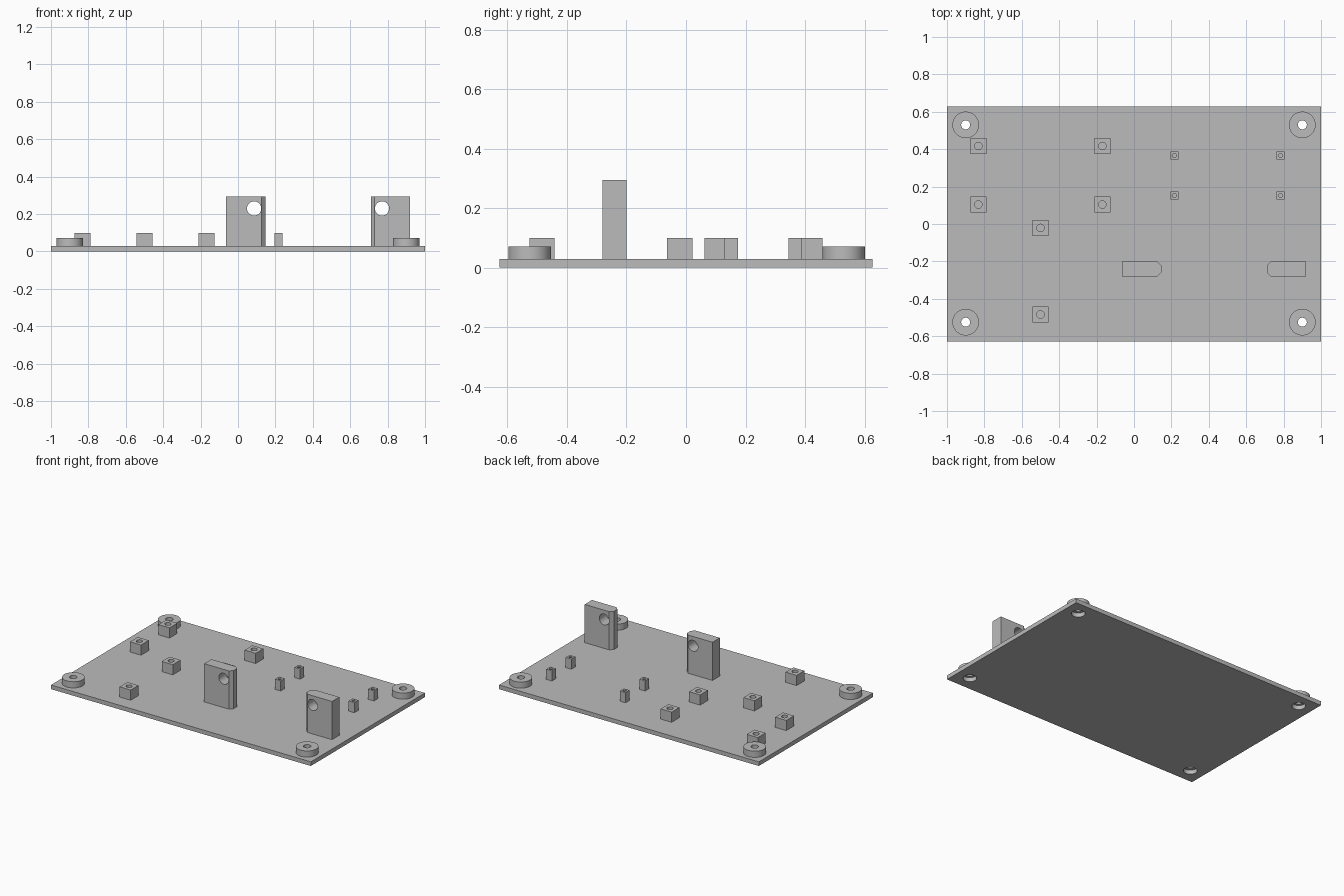
import bpy, bmesh, math

if "Cube" in bpy.data.objects:
    bpy.data.objects.remove(bpy.data.objects["Cube"], do_unlink=True)

GREY = (0.5, 0.5, 0.5, 1.0)
mat = bpy.data.materials.new("plain grey")
mat.use_nodes = True
mat.diffuse_color = GREY
mat.node_tree.nodes["Principled BSDF"].inputs["Base Color"].default_value = GREY

PLATE_TOP = 0.029


def prism(name, outline, z0, z1):
    """Extrude a counter-clockwise outline from z0 to z1."""
    bm = bmesh.new()
    base = bm.faces.new([bm.verts.new((x, y, z0)) for x, y in outline])
    top = bmesh.ops.extrude_face_region(bm, geom=[base])["geom"]
    bmesh.ops.translate(bm, vec=(0, 0, z1 - z0),
                        verts=[v for v in top if isinstance(v, bmesh.types.BMVert)])
    bmesh.ops.recalc_face_normals(bm, faces=bm.faces)
    mesh = bpy.data.meshes.new(name)
    bm.to_mesh(mesh)
    bm.free()
    mesh.materials.append(mat)
    obj = bpy.data.objects.new(name, mesh)
    bpy.context.collection.objects.link(obj)
    return obj


def circle(x, y, r, n=48):
    return [(x + r * math.cos(math.tau * i / n), y + r * math.sin(math.tau * i / n))
            for i in range(n)]


def rectangle(x, y, w, d):
    return [(x + sx * w / 2, y + sy * d / 2)
            for sx, sy in ((-1, -1), (1, -1), (1, 1), (-1, 1))]


def cut(obj, cutters):
    """Subtract the cutters, bake the result and remove them."""
    for c in cutters:
        c.hide_render = True
        mod = obj.modifiers.new("hole", "BOOLEAN")
        mod.operation, mod.solver, mod.object = "DIFFERENCE", "EXACT", c
    bpy.context.view_layer.update()
    graph = bpy.context.evaluated_depsgraph_get()
    mesh = bpy.data.meshes.new_from_object(obj.evaluated_get(graph))
    obj.modifiers.clear()
    obj.data = mesh
    for c in cutters:
        bpy.data.objects.remove(c, do_unlink=True)
    mesh.shade_smooth()
    mesh.set_sharp_from_angle(angle=math.radians(30))


# Base plate with wide screw recesses at the corners
corners = [(x, y) for x in (-0.9, 0.9) for y in (-0.525, 0.53)]
plate = prism("base_plate", rectangle(0, 0, 2.0, 1.255), 0, PLATE_TOP)
cut(plate, [prism("recess_cutter", circle(x, y, 0.043), -0.1, 0.1) for x, y in corners])

# Raised corner bosses with narrow screw holes
for x, y in corners:
    boss = prism("corner_boss", circle(x, y, 0.071, 64), PLATE_TOP, 0.072)
    cut(boss, [prism("screw_cutter", circle(x, y, 0.024), -0.1, 0.2)])


# Square standoffs with pilot holes
def standoff(name, x, y, size, hole):
    block = prism(name, rectangle(x, y, size, size), PLATE_TOP - 0.005, 0.1)
    cut(block, [prism("pilot_cutter", circle(x, y, hole, 32), -0.1, 0.2)])


large = [(x, y) for x in (-0.832, -0.169) for y in (0.104, 0.417)]
large += [(-0.5, -0.021), (-0.5, -0.484)]
for x, y in large:
    standoff("large_standoff", x, y, 0.085, 0.02)
for x in (0.216, 0.783):
    for y in (0.152, 0.366):
        standoff("small_standoff", x, y, 0.044, 0.011)

# Tall uprights: chamfered on their facing edges, with a cross hole
MID, FRONT, BACK, BEVEL = 0.428, -0.28, -0.2, 0.021
for name, side in (("right_upright", -1), ("left_upright", 1)):
    inner, outer = MID + side * 0.282, MID + side * 0.492
    soft = inner + side * BEVEL
    outline = [(outer, FRONT), (soft, FRONT), (inner, FRONT + BEVEL),
               (inner, BACK - BEVEL), (soft, BACK), (outer, BACK)]
    upright = prism(name, outline, PLATE_TOP - 0.005, 0.295)
    drill = prism("cross_cutter", circle(0, 0, 0.038), -0.2, 0.2)
    drill.rotation_euler.x = math.pi / 2
    drill.location = (MID + side * 0.342, (FRONT + BACK) / 2, 0.23)
    cut(upright, [drill])
